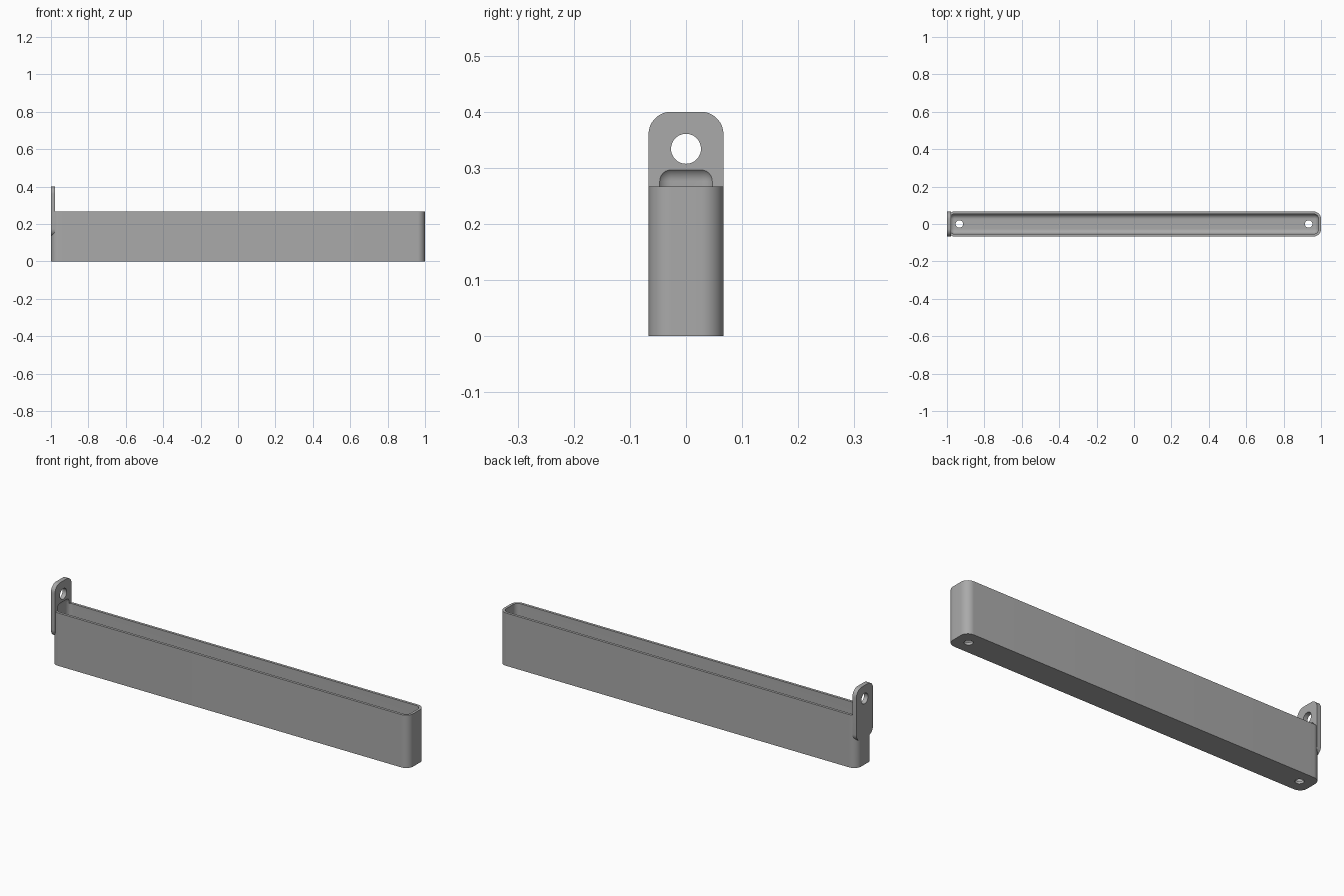
import bpy, bmesh
from math import radians
from mathutils import Matrix, Vector

cube = bpy.data.objects.get("Cube")
if cube:
    bpy.data.objects.remove(cube, do_unlink=True)

WALL, HALF_W, HEIGHT = 0.0133, 0.0667, 0.267
OUTER_R, INNER_R = 0.04, 0.0267
TAB_T, TAB_LOW, TAB_TOP = 0.0225, 0.133, 0.4

grey = bpy.data.materials.new("plain_grey")
grey.use_nodes = True
grey.diffuse_color = (0.4, 0.4, 0.4, 1)
grey.node_tree.nodes["Principled BSDF"].inputs["Base Color"].default_value = (0.4, 0.4, 0.4, 1)


def finish(name, bm):
    mesh = bpy.data.meshes.new(name)
    bm.to_mesh(mesh)
    bm.free()
    mesh.materials.append(grey)
    obj = bpy.data.objects.new(name, mesh)
    bpy.context.collection.objects.link(obj)
    return obj


def rounded_box(name, low, high, radius, axes):
    """Box whose edges parallel to the given axes are rounded."""
    low, high = Vector(low), Vector(high)
    bm = bmesh.new()
    bmesh.ops.create_cube(bm, size=1)
    bmesh.ops.scale(bm, vec=high - low, verts=bm.verts)
    bmesh.ops.translate(bm, vec=(low + high) / 2, verts=bm.verts)
    edges = [e for e in bm.edges
             if any(abs((e.verts[0].co - e.verts[1].co)[a]) > 1e-5 for a in axes)]
    bmesh.ops.bevel(bm, geom=edges, offset=radius, offset_type='OFFSET',
                    segments=12, profile=0.5, affect='EDGES')
    bmesh.ops.recalc_face_normals(bm, faces=bm.faces)
    return finish(name, bm)


def drill(name, centre, radius, depth, axis):
    """Cylinder cutter along the z or x axis."""
    bm = bmesh.new()
    turn = Matrix.Rotation(radians(90), 4, 'Y') if axis == 'X' else Matrix()
    bmesh.ops.create_cone(bm, cap_ends=True, segments=48, radius1=radius, radius2=radius,
                          depth=depth, matrix=Matrix.Translation(centre) @ turn)
    return finish(name, bm)


def combine(target, other, operation):
    other.hide_render = True
    mod = target.modifiers.new(other.name, 'BOOLEAN')
    mod.operation, mod.solver, mod.object = operation, 'EXACT', other
    bpy.context.view_layer.objects.active = target
    bpy.ops.object.modifier_apply(modifier=mod.name)
    bpy.data.objects.remove(other, do_unlink=True)


# Long narrow tray with rounded upright corners
tray = rounded_box("tray_with_hanging_tab", (-1, -HALF_W, 0), (1, HALF_W, HEIGHT), OUTER_R, [2])

# Hanging tab at the right end, flush with the end wall
tab = rounded_box("hanging_tab", (-1, -HALF_W, TAB_LOW), (TAB_T - 1, HALF_W, TAB_TOP), OUTER_R, [0])
combine(tray, tab, 'UNION')

# Fully rounded cavity, which also scoops the foot of the tab
inner_x, inner_y = 1 - WALL, HALF_W - WALL
cavity = rounded_box("cavity_cutter", (-inner_x, -inner_y, WALL), (inner_x, inner_y, 0.303),
                     INNER_R, [0, 1, 2])
combine(tray, cavity, 'DIFFERENCE')

# Drain holes and hanging hole
for x in (-0.934, 0.934):
    combine(tray, drill("drain_cutter", (x, 0, 0), 0.02, 0.1, 'Z'), 'DIFFERENCE')
combine(tray, drill("hanging_hole_cutter", (-1, 0, 0.334), 0.0267, 0.1, 'X'), 'DIFFERENCE')

# Smooth the rounded corners, keep rims sharp
for obj in bpy.context.selected_objects:
    obj.select_set(False)
tray.select_set(True)
bpy.context.view_layer.objects.active = tray
bpy.ops.object.shade_smooth_by_angle(angle=radians(30))
